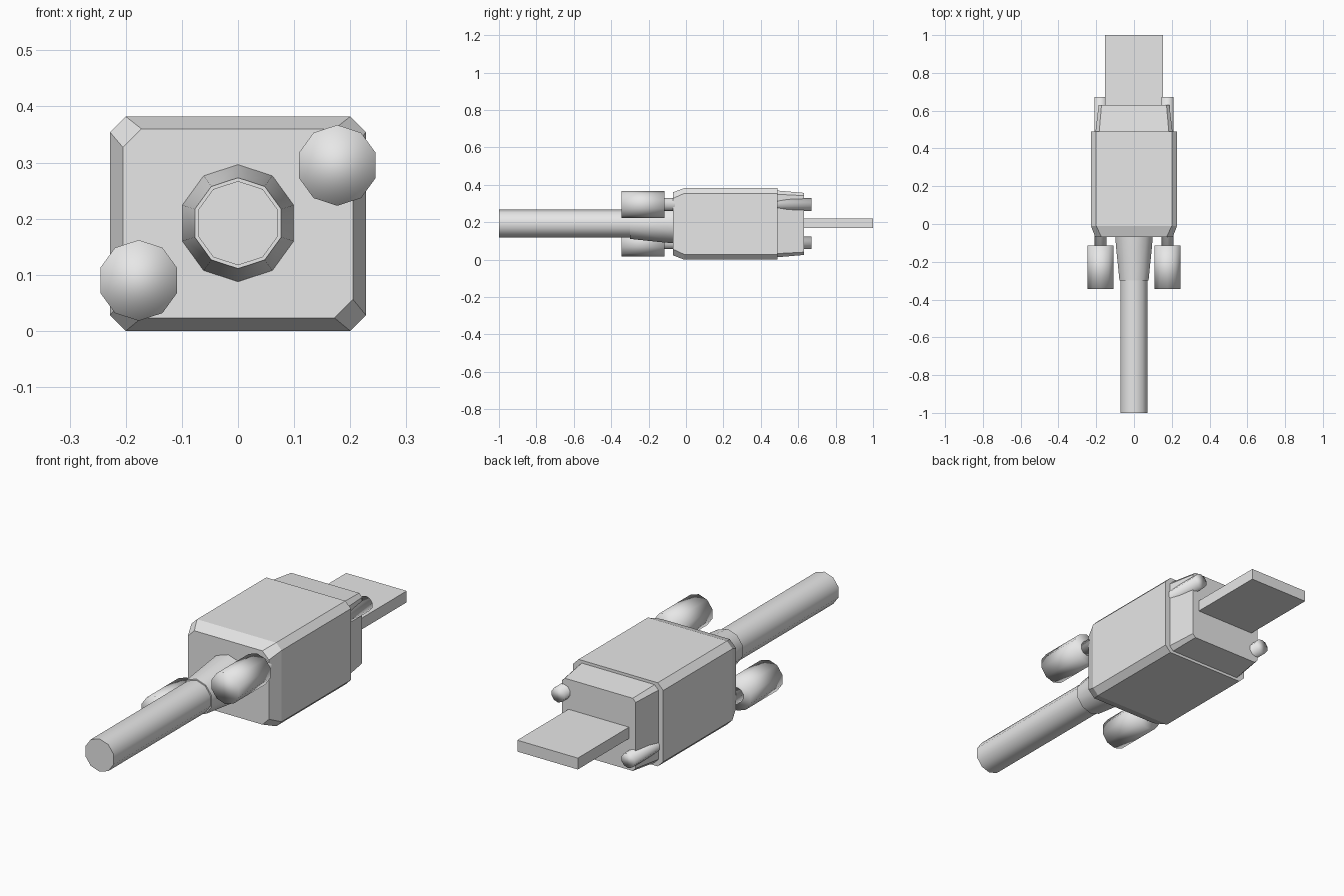
import bpy
import bmesh
import math

cube = bpy.data.objects.get("Cube")
if cube:
    bpy.data.objects.remove(cube, do_unlink=True)

grey = bpy.data.materials.new("light_grey")
grey.use_nodes = True
grey.diffuse_color = (0.8, 0.8, 0.8, 1)
grey.node_tree.nodes["Principled BSDF"].inputs["Base Color"].default_value = (0.8, 0.8, 0.8, 1)

MID = 0.192  # height of the cable axis


def loft(name, rings, smooth=False):
    """Skin a list of matching rings and cap both ends."""
    bm = bmesh.new()
    loops = [[bm.verts.new(p) for p in ring] for ring in rings]
    for a, b in zip(loops, loops[1:]):
        for i in range(len(a)):
            j = (i + 1) % len(a)
            bm.faces.new((a[i], a[j], b[j], b[i]))
    bm.faces.new(loops[0][::-1])
    bm.faces.new(loops[-1])
    bmesh.ops.recalc_face_normals(bm, faces=bm.faces[:])
    for f in bm.faces:
        f.smooth = smooth
    mesh = bpy.data.meshes.new(name)
    bm.to_mesh(mesh)
    bm.free()
    mesh.materials.append(grey)
    obj = bpy.data.objects.new(name, mesh)
    bpy.context.collection.objects.link(obj)
    return obj


def cut_rect(y, half, low, high, c):
    """Rectangle section with chamfered corners."""
    return [(-half + c, y, low), (half - c, y, low), (half, y, low + c), (half, y, high - c),
            (half - c, y, high), (-half + c, y, high), (-half, y, high - c), (-half, y, low + c)]


def circle(y, r, x=0, z=MID, n=10):
    return [(x + r * math.sin(math.tau * i / n), y, z + r * math.cos(math.tau * i / n))
            for i in range(n)]


def smooth_by_angle(obj):
    bpy.ops.object.select_all(action="DESELECT")
    obj.select_set(True)
    bpy.context.view_layer.objects.active = obj
    bpy.ops.object.shade_smooth_by_angle(angle=math.radians(40))


# Housing with a chamfered front, and the tapered nose behind it
loft("housing", [cut_rect(-0.07, 0.205, 0.023, 0.36, 0.033),
                 cut_rect(-0.01, 0.228, 0, 0.382, 0.028),
                 cut_rect(0.49, 0.228, 0, 0.382, 0.028)])
loft("nose", [cut_rect(0.48, 0.205, 0.012, 0.37, 0.02),
              cut_rect(0.63, 0.187, 0.025, 0.357, 0.015)])

# Flat plug tongue
loft("tongue", [[(-0.153, y, 0.168), (0.153, y, 0.168), (0.153, y, 0.22), (-0.153, y, 0.22)]
                for y in (0.62, 1.0)])

# Cable and its strain relief
smooth_by_angle(loft("cable", [circle(-1.0, 0.075), circle(-0.28, 0.075)]))
smooth_by_angle(loft("strain_relief", [circle(-0.3, 0.081), circle(-0.12, 0.1),
                                       circle(-0.05, 0.106)]))

# Two diagonal screws with thumb knobs
for side, x, z in (("left", 0.177, 0.295), ("right", -0.177, 0.09)):
    loft(side + "_screw", [circle(-0.12, 0.034, x, z), circle(0.672, 0.034, x, z)], True)
    loft(side + "_knob", [circle(-0.345, 0.072, x, z), circle(-0.115, 0.072, x, z)], True)
